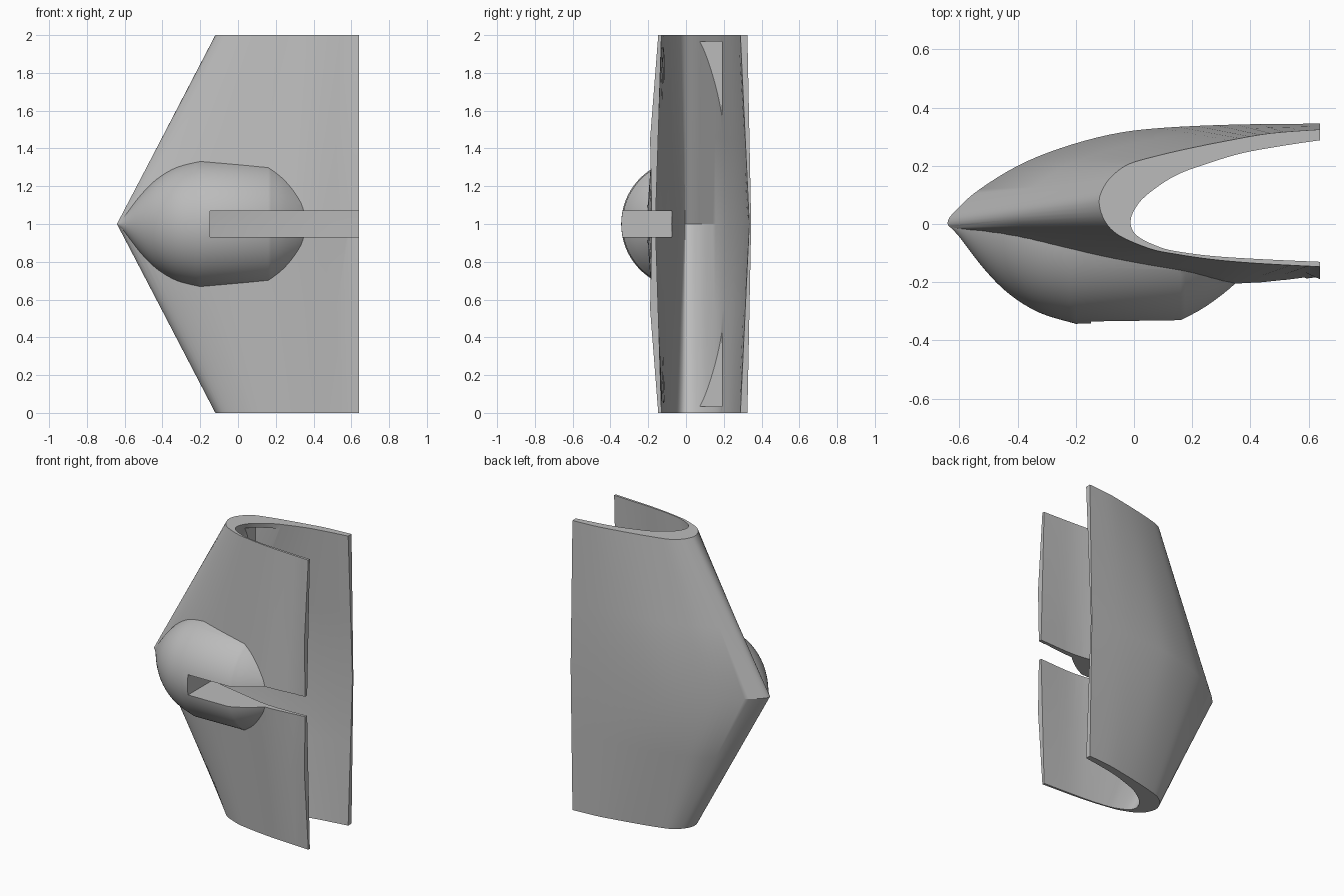
import bpy
import bmesh
from math import cos, sin, tau
from mathutils import Vector

if "Cube" in bpy.data.objects:
    bpy.data.objects.remove(bpy.data.objects["Cube"], do_unlink=True)

# Single colour
grey = bpy.data.materials.new("plain_grey")
grey.use_nodes = True
colour = (0.5, 0.5, 0.5, 1)
grey.diffuse_color = colour
grey.node_tree.nodes["Principled BSDF"].inputs["Base Color"].default_value = colour


def smooth_path(points, steps=4):
    """Catmull-Rom curve through a list of points."""
    pts = [Vector(p) for p in points]
    out = []
    for i in range(len(pts) - 1):
        a, b = pts[max(i - 1, 0)], pts[i]
        c, d = pts[i + 1], pts[min(i + 2, len(pts) - 1)]
        for s in range(steps):
            t = s / steps
            out.append(b + (c - a) * (t / 2)
                       + (a * 2 - b * 5 + c * 4 - d) * (t * t / 2)
                       + (b * 3 - a - c * 3 + d) * (t ** 3 / 2))
    return out + [pts[-1]]


def loft(name, rings):
    """Closed solid skinned through matching rings of 3D points."""
    bm = bmesh.new()
    loops = [[bm.verts.new(p) for p in ring] for ring in rings]
    n = len(loops[0])
    for low, high in zip(loops, loops[1:]):
        for i in range(n):
            j = (i + 1) % n
            bm.faces.new((low[i], low[j], high[j], high[i]))
    bm.faces.new(loops[0])
    bm.faces.new(loops[-1])
    bmesh.ops.recalc_face_normals(bm, faces=bm.faces)
    mesh = bpy.data.meshes.new(name)
    bm.to_mesh(mesh)
    bm.free()
    mesh.materials.append(grey)
    obj = bpy.data.objects.new(name, mesh)
    bpy.context.collection.objects.link(obj)
    return obj


def box(name, low, high):
    (x0, y0, z0), (x1, y1, z1) = low, high
    rect = [(x0, y0), (x1, y0), (x1, y1), (x0, y1)]
    return loft(name, [[(x, y, z) for x, y in rect] for z in (z0, z1)])


def swept_solid(name, middle, tip, bulge, overshoot=0.0):
    """Section swept from the middle to both tips, mirrored about z = 1."""
    middle, tip = smooth_path(middle), smooth_path(tip)
    blend = [m.lerp(t, 0.45) for m, t in zip(middle, tip)]
    blend[-1].y -= bulge
    half = [(0.45, blend), (1, tip)]
    if overshoot:
        half.append((1 + overshoot, tip))
    levels = [(-h, s) for h, s in reversed(half)] + [(0, middle)] + half
    return loft(name, [[(p.x, p.y, 1 + h) for p in s] for h, s in levels])


def boolean(target, tool, operation):
    mod = target.modifiers.new(tool.name, 'BOOLEAN')
    mod.object, mod.operation, mod.solver = tool, operation, 'EXACT'
    bpy.context.view_layer.objects.active = target
    bpy.ops.object.modifier_apply(modifier=mod.name)
    bpy.data.objects.remove(tool, do_unlink=True)


# Outer skin, from the rear edge round the nose to the front edge
skin = swept_solid(
    "swept_shell",
    [(.64, .345), (.35, .342), (.09, .33), (-.08, .308), (-.255, .26), (-.4, .2),
     (-.53, .12), (-.6, .06), (-.64, .01), (-.615, -.02), (-.48, -.055),
     (-.3, -.097), (-.1, -.138), (.15, -.18), (.345, -.21), (.64, -.18)],
    [(.64, .325), (.47, .312), (.33, .288), (.19, .26), (.07, .232), (-.02, .205),
     (-.075, .165), (-.105, .125), (-.12, .075), (-.1, .01), (-.05, -.04),
     (.055, -.085), (.14, -.103), (.27, -.122), (.42, -.135), (.64, -.147)],
    0.025)

# Hollow inside, running past the open side and both tips
cavity = swept_solid(
    "cavity_cutter",
    [(.8, .34), (.64, .335), (.35, .315), (.1, .28), (-.1, .24), (-.27, .19),
     (-.4, .125), (-.48, .07), (-.52, .01), (-.49, -.015), (-.3, -.05),
     (-.15, -.075), (.1, -.125), (.345, -.17), (.64, -.162), (.8, -.155)],
    [(.8, .31), (.64, .288), (.5, .267), (.37, .243), (.25, .207), (.15, .17),
     (.07, .12), (.015, .07), (-.012, .01), (.01, -.04), (.09, -.08),
     (.16, -.096), (.27, -.11), (.42, -.12), (.64, -.13), (.8, -.135)],
    0.01, overshoot=0.1)

# Rounded pod on the front, half of a turned body
nose = smooth_path([(-.635, .008), (-.6, .045), (-.515, .155), (-.43, .24),
                    (-.325, .305), (-.2, .343)])
tail = smooth_path([(.16, .338), (.25, .29), (.36, .205), (.43, .11), (.46, .01)])
SIDES = 64
pod = loft("pod", [[(p.x, -p.y * sin(tau / 2 * i / SIDES), 1 + p.y * cos(tau / 2 * i / SIDES))
                    for i in range(SIDES + 1)] for p in nose + tail])

# Slot through the pod and front wall, and shallow pocket in the inner wall
slot = box("slot_cutter", (-.147, -.6, .93), (.9, .01, 1.07))
pocket = box("pocket_cutter", (0, .015, .035), (.4, .19, 1.965))

boolean(skin, pod, 'UNION')
for cutter in (cavity, slot, pocket):
    boolean(skin, cutter, 'DIFFERENCE')

# Smooth shading with crisp edges
bpy.ops.object.select_all(action='DESELECT')
skin.select_set(True)
bpy.context.view_layer.objects.active = skin
bpy.ops.object.shade_smooth_by_angle(angle=0.45)
